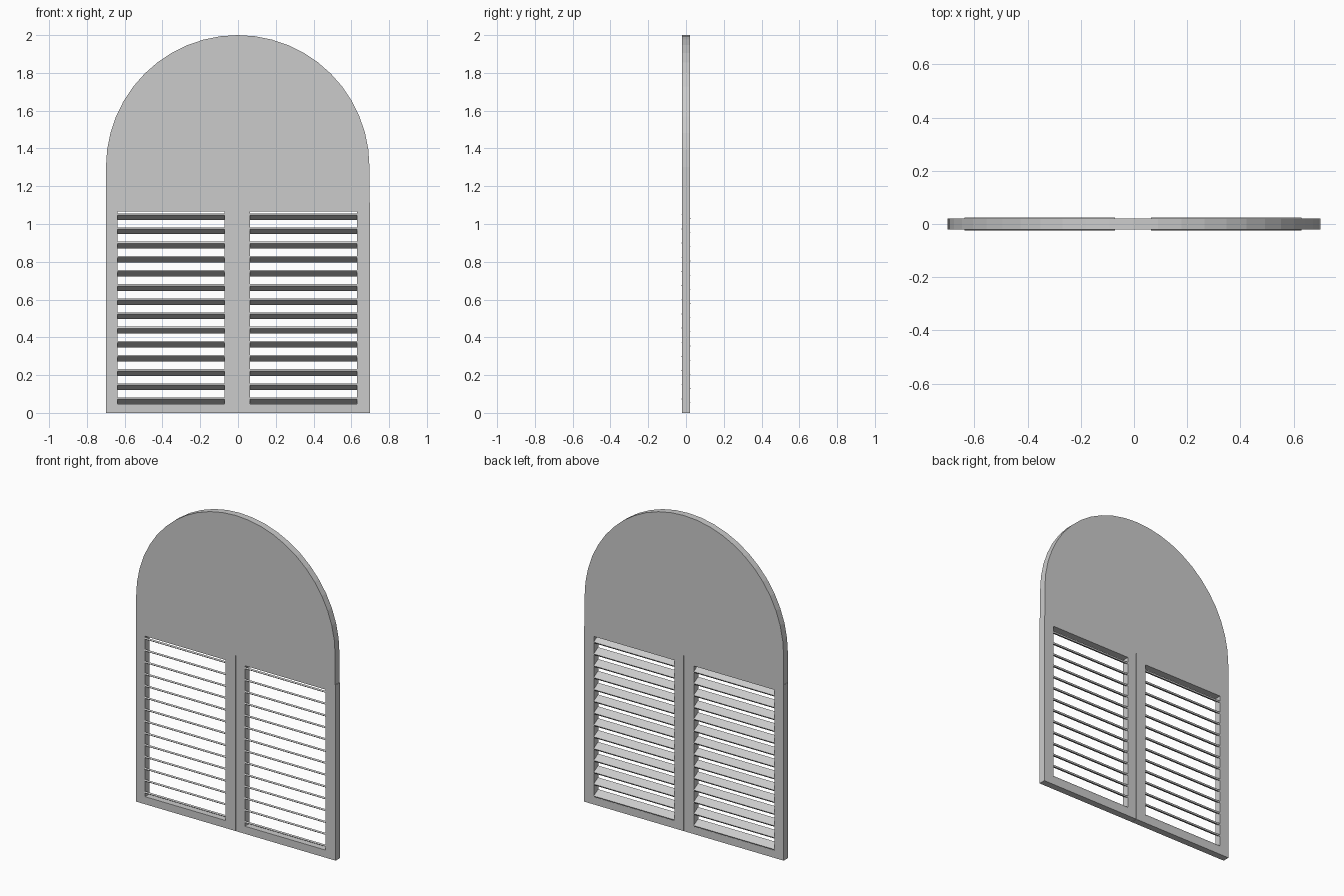
import bpy, bmesh, math
from mathutils import Matrix

if "Cube" in bpy.data.objects:
    bpy.data.objects.remove(bpy.data.objects["Cube"])

HALF = 0.0215          # half thickness of frame and arch
SPLIT = 1.113          # height where the shutters meet the arch
X0, X1 = 0.063, 0.629  # opening within one leaf
Z0, Z1 = 0.048, 1.065


def finish(bm, name):
    bmesh.ops.recalc_face_normals(bm, faces=bm.faces)
    me = bpy.data.meshes.new(name)
    bm.to_mesh(me)
    bm.free()
    ob = bpy.data.objects.new(name, me)
    bpy.context.collection.objects.link(ob)
    return ob


def extrude_y(bm, faces):
    """Give flat faces lying at y = -HALF their thickness."""
    ret = bmesh.ops.extrude_face_region(bm, geom=faces, use_keep_orig=True)
    vs = [g for g in ret["geom"] if isinstance(g, bmesh.types.BMVert)]
    bmesh.ops.translate(bm, verts=vs, vec=(0, 2 * HALF, 0))


# Solid arched panel
bm = bmesh.new()
R, CX, CZ, N = 0.6975, -0.0015, 1.3025, 24
pts = [(CX - R, SPLIT), (CX + R, SPLIT)]
pts += [(CX + R * math.cos(math.pi * i / N), CZ + R * math.sin(math.pi * i / N))
        for i in range(N + 1)]
extrude_y(bm, [bm.faces.new([bm.verts.new((x, -HALF, z)) for x, z in pts])])
finish(bm, "arch_panel")


def frame(name, x):
    """Rectangular ring with one opening."""
    bm = bmesh.new()
    def ring(a, b, c, d):
        return [bm.verts.new((x + px, -HALF, pz))
                for px, pz in ((a, c), (b, c), (b, d), (a, d))]
    o = ring(0.0, 0.699, 0, SPLIT)
    i = ring(X0, X1, Z0, Z1)
    extrude_y(bm, [bm.faces.new((o[k], o[(k + 1) % 4], i[(k + 1) % 4], i[k]))
                   for k in range(4)])
    finish(bm, name)


def slats(name, x):
    """Louvres sloping down toward the back."""
    bm = bmesh.new()
    for k in range(14):
        m = (Matrix.Translation((x + (X0 + X1) / 2, 0, 0.064 + 0.075 * k))
             @ Matrix.Rotation(math.radians(-31), 4, 'X')
             @ Matrix.Diagonal((X1 - X0, 0.051, 0.010, 1)))
        bmesh.ops.create_cube(bm, size=1, matrix=m)
    finish(bm, name)


# Two identical shutter leaves
for side, x in (("left", -0.7), ("right", 0.001)):
    frame(side + "_shutter_frame", x)
    slats(side + "_shutter_slats", x)
